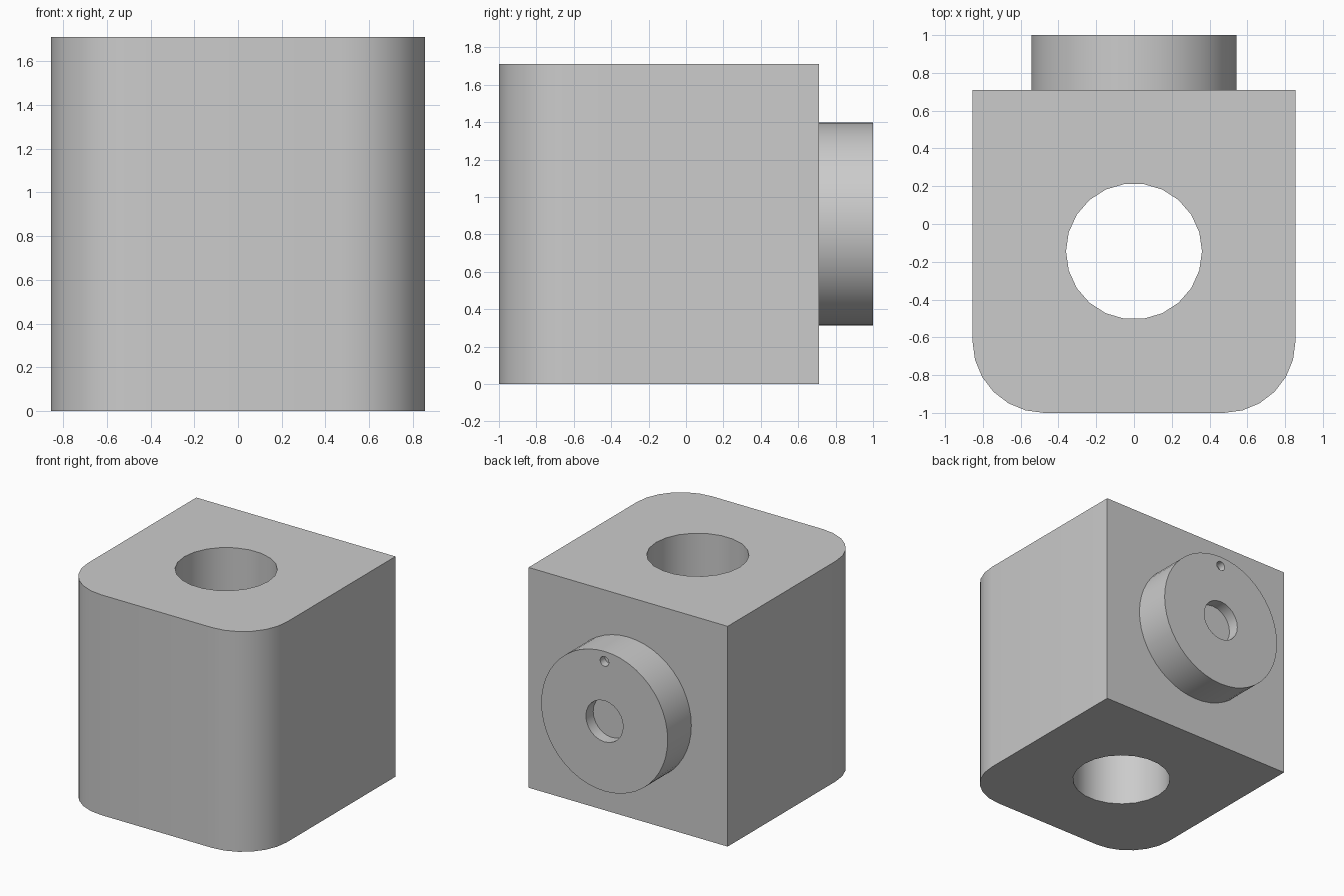
import bpy
import bmesh
from math import radians
from mathutils import Matrix, Vector

cube = bpy.data.objects.get("Cube")
if cube:
    bpy.data.objects.remove(cube, do_unlink=True)

# Single grey material
grey = bpy.data.materials.new("plain grey")
grey.use_nodes = True
colour = (0.6, 0.6, 0.6, 1)
grey.diffuse_color = colour
grey.node_tree.nodes["Principled BSDF"].inputs["Base Color"].default_value = colour

HALF, FRONT, BACK, HEIGHT = 0.855, -1.0, 0.71, 1.71
MID_Z = HEIGHT / 2
MID_Y = (FRONT + BACK) / 2


def finish(name, bm):
    mesh = bpy.data.meshes.new(name)
    bm.to_mesh(mesh)
    bm.free()
    mesh.materials.append(grey)
    obj = bpy.data.objects.new(name, mesh)
    bpy.context.collection.objects.link(obj)
    return obj


def cylinder(name, radius, depth, centre, sides, along_y=False):
    turn = Matrix.Rotation(radians(90), 4, "X") if along_y else Matrix()
    bm = bmesh.new()
    bmesh.ops.create_cone(bm, cap_ends=True, segments=sides, radius1=radius,
                          radius2=radius, depth=depth,
                          matrix=Matrix.Translation(centre) @ turn)
    return finish(name, bm)


def activate(obj):
    bpy.ops.object.select_all(action="DESELECT")
    obj.select_set(True)
    bpy.context.view_layer.objects.active = obj


def cut(obj, cutter):
    activate(obj)
    mod = obj.modifiers.new("hole", "BOOLEAN")
    mod.operation = "DIFFERENCE"
    mod.solver = "EXACT"
    mod.object = cutter
    bpy.ops.object.modifier_apply(modifier=mod.name)
    bpy.data.objects.remove(cutter, do_unlink=True)


# Block with two rounded front corners
bm = bmesh.new()
bmesh.ops.create_cube(bm, size=1)
for v in bm.verts:
    v.co = Vector((v.co.x * 2 * HALF, v.co.y * (BACK - FRONT) + MID_Y,
                   (v.co.z + 0.5) * HEIGHT))
corners = [e for e in bm.edges
           if all(v.co.y < MID_Y for v in e.verts)
           and abs(e.verts[0].co.z - e.verts[1].co.z) > 1]
bmesh.ops.bevel(bm, geom=corners, offset=0.38, offset_type="OFFSET",
                segments=6, profile=0.5, affect="EDGES")
block = finish("block", bm)

# Vertical bore right through the block
bore = cylinder("bore_cutter", 0.36, HEIGHT + 0.4, (0, MID_Y, MID_Z), 22)
# Start the bore with a vertex on the x axis
bore.data.transform(Matrix.Translation((0, MID_Y, 0)) @ Matrix.Rotation(radians(90), 4, "Z")
                    @ Matrix.Translation((0, -MID_Y, 0)))
cut(block, bore)

# Round boss on the back, with a blind centre hole and a small pin hole
boss = cylinder("back_boss", 0.543, 1 - BACK, (0, (1 + BACK) / 2, MID_Z), 48, True)
cut(boss, cylinder("centre_cutter", 0.16, 0.2, (0, 1.01, MID_Z), 24, True))
cut(boss, cylinder("pin_cutter", 0.038, 0.2, (0, 1.04, MID_Z + 0.465), 16, True))

for obj in (block, boss):
    activate(obj)
    bpy.ops.object.shade_smooth_by_angle(angle=radians(30))
